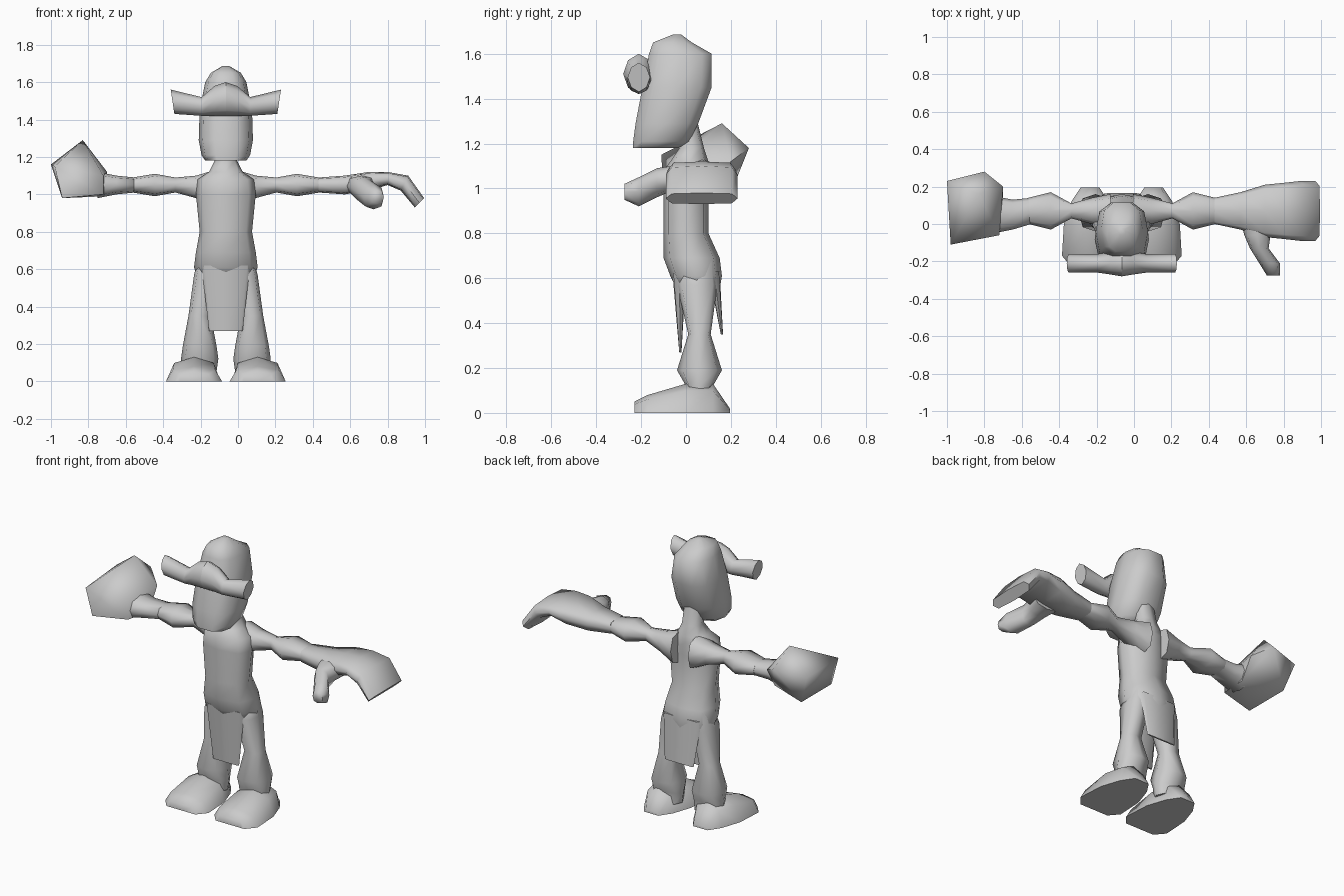
import bpy
import bmesh
from math import cos, sin, pi, copysign, radians
from mathutils import Vector

cube = bpy.data.objects.get("Cube")
if cube:
    bpy.data.objects.remove(cube, do_unlink=True)

MIDDLE = -0.065   # the body's own middle line

GREY = (0.6, 0.6, 0.6, 1)
plain_grey = bpy.data.materials.new("plain grey")
plain_grey.use_nodes = True
plain_grey.diffuse_color = GREY
plain_grey.node_tree.nodes["Principled BSDF"].inputs["Base Color"].default_value = GREY


def finish(name, bm, middle=0, mirror=False):
    """Turn a bmesh into a smooth object, mirrored about the body if asked."""
    bmesh.ops.recalc_face_normals(bm, faces=bm.faces)
    mesh = bpy.data.meshes.new(name)
    bm.to_mesh(mesh)
    bm.free()
    mesh.materials.append(plain_grey)
    obj = bpy.data.objects.new(name, mesh)
    obj.location.x = middle
    bpy.context.collection.objects.link(obj)
    bpy.ops.object.select_all(action="DESELECT")
    bpy.context.view_layer.objects.active = obj
    obj.select_set(True)
    bpy.ops.object.shade_smooth_by_angle(angle=radians(75))
    if mirror:
        modifier = obj.modifiers.new("Mirror", "MIRROR")
        modifier.use_mirror_merge = False


def middle_and_half(span):
    """A span is a half width, or a pair of low and high limits."""
    low, high = span if isinstance(span, tuple) else (-span, span)
    return (low + high) / 2, (high - low) / 2


def rounded(value, power):
    """Push a sine or cosine outwards to make a squarer section."""
    return copysign(abs(value) ** power, value)


def section(axis, sides, power, position, across, up, slant=0):
    """Points of one rounded section standing across the given axis."""
    middle_a, half_a = middle_and_half(across)
    middle_b, half_b = middle_and_half(up)
    for k in range(sides):
        turn = 2 * pi * k / sides
        a = half_a * rounded(cos(turn), power)
        b = half_b * rounded(sin(turn), power)
        along = position + slant * b
        a += middle_a
        b += middle_b
        yield Vector({"X": (along, a, b), "Y": (a, along, b), "Z": (a, b, along)}[axis])


def loft(name, axis, rings, centre=(0, 0, 0), middle=MIDDLE, mirror=False,
         sides=8, power=0.75, flat_sole=False):
    """Skin a row of rounded sections and close both ends."""
    bm = bmesh.new()
    loops = []
    for ring in rings:
        points = [p + Vector(centre) for p in section(axis, sides, power, *ring)]
        if flat_sole:
            for point in points:
                point.z = max(point.z, 0)
        loops.append([bm.verts.new(p) for p in points])
    for first, second in zip(loops, loops[1:]):
        for k in range(sides):
            following = (k + 1) % sides
            bm.faces.new((first[k], first[following], second[following], second[k]))
    bm.faces.new(loops[0])
    bm.faces.new(loops[-1])
    finish(name, bm, middle, mirror)


def hull(name, points):
    """Wrap a few corner points in a solid."""
    bm = bmesh.new()
    corners = [bm.verts.new(p) for p in points]
    bmesh.ops.convex_hull(bm, input=corners)
    loose = [v for v in bm.verts if not v.link_faces]
    bmesh.ops.delete(bm, geom=loose, context="VERTS")
    finish(name, bm)


# Torso, running from the hips up into the neck
loft("torso", "Z", [
    (0.55, 0.15, (-0.04, 0.15)),
    (0.61, 0.17, (-0.07, 0.16)),
    (0.69, 0.16, (-0.1, 0.15)),
    (0.8, 0.14, 0.1),
    (1, 0.16, 0.1),
    (1.08, 0.15, 0.1),
    (1.12, 0.09, (-0.07, 0.1)),
    (1.18, 0.06, (-0.03, 0.08)),
    (1.3, 0.06, 0.05),
])

# Head: deep, boxy jaw with a domed crown
loft("head", "Z", [
    (1.18, 0.11, (-0.24, -0.03)),
    (1.21, 0.13, (-0.24, 0.02)),
    (1.29, 0.145, (-0.23, 0.06)),
    (1.45, 0.14, (-0.2, 0.12)),
    (1.6, 0.11, (-0.17, 0.12)),
    (1.65, 0.08, (-0.15, 0.03)),
    (1.685, 0.02, (-0.06, -0.02)),
], sides=10)

# Bar across the face, raised at both tips and swollen in the middle
loft("brow_bar", "X", [
    (0, 0.07, (-0.08, 0.1)),
    (0.06, 0.06, 0.08),
    (0.13, 0.05, (-0.08, 0.02)),
    (0.285, 0.05, (-0.07, 0.06), 0.15),
], centre=(0, -0.21, 1.5), mirror=True, power=1.1)

# Arms, alike on both sides as far as the forearm
loft("upper_arm", "X", [
    (0.06, 0.09, (-0.12, 0.08)),
    (0.16, 0.07, (-0.07, 0.05)),
    (0.27, 0.04, 0.04),
    (0.38, 0.1, 0.06),
    (0.5, 0.07, 0.04),
], centre=(0, 0.07, 1.05), mirror=True)

# Left forearm and flat hand with the fingers bent down
loft("left_hand", "X", [
    (0.43, 0.07, 0.04),
    (0.57, 0.1, 0.05),
    (0.7, 0.14, (-0.03, 0.07)),
    (0.8, 0.15, (0, 0.07)),
    (0.89, 0.16, (-0.03, 0.05), 0.5),
    (0.97, 0.16, (-0.12, -0.07), 1),
], centre=(0, 0.07, 1.05), middle=0, power=0.5)
loft("left_thumb", "Y", [
    (0.02, (-0.1, 0.08), 0.05),
    (-0.06, (-0.08, 0.06), (-0.06, 0.05)),
    (-0.13, 0.05, (-0.09, 0.04)),
    (-0.21, (0, 0.11), (-0.13, 0)),
    (-0.275, (0.04, 0.11), (-0.1, -0.03)),
], centre=(0.67, 0, 1.05), middle=0)

# Right forearm and clenched hand
loft("right_forearm", "X", [
    (-0.55, (-0.05, 0.09), 0.04),
    (-0.65, 0.08, 0.05),
    (-0.75, 0.1, 0.07),
], centre=(0, 0.05, 1.05), middle=0)
hull("right_hand", [
    (-0.72, -0.06, 1), (-0.72, -0.06, 1.1), (-0.7, 0.2, 1.12),
    (-0.7, 0.12, 0.99), (-0.83, 0.16, 1.29), (-0.8, 0.28, 1.18),
    (-1, 0.23, 1.16), (-0.98, -0.11, 1.15), (-0.94, 0.2, 0.98),
    (-0.94, -0.1, 0.98),
])

# Legs with flared ankles, running up inside the hips
loft("leg", "Z", [
    (0.05, 0.09, 0.06),
    (0.12, 0.1, 0.06),
    (0.19, 0.09, 0.1),
    (0.35, 0.06, 0.05),
    (0.57, (-0.1, 0.03), (-0.1, 0.08)),
    (0.68, (-0.1, 0), 0.07),
], centre=(0.14, 0.06, 0), mirror=True)

# Broad feet with flat soles
loft("foot", "Y", [
    (-0.23, 0.1, 0.05),
    (-0.17, 0.15, 0.08),
    (0, 0.14, 0.13),
    (0.12, 0.1, 0.13),
    (0.195, 0.05, 0.02),
], centre=(0.17, 0, 0), mirror=True, power=0.8, flat_sole=True)

# Cloth flaps hanging at the front and back
loft("front_flap", "Z", [
    (0.27, 0.09, (-0.03, -0.02)),
    (0.62, 0.13, (-0.06, 0)),
], power=0.4)
loft("back_flap", "Z", [
    (0.35, 0.1, (0.155, 0.165)),
    (0.63, 0.13, (0.1, 0.15)),
], power=0.4)
